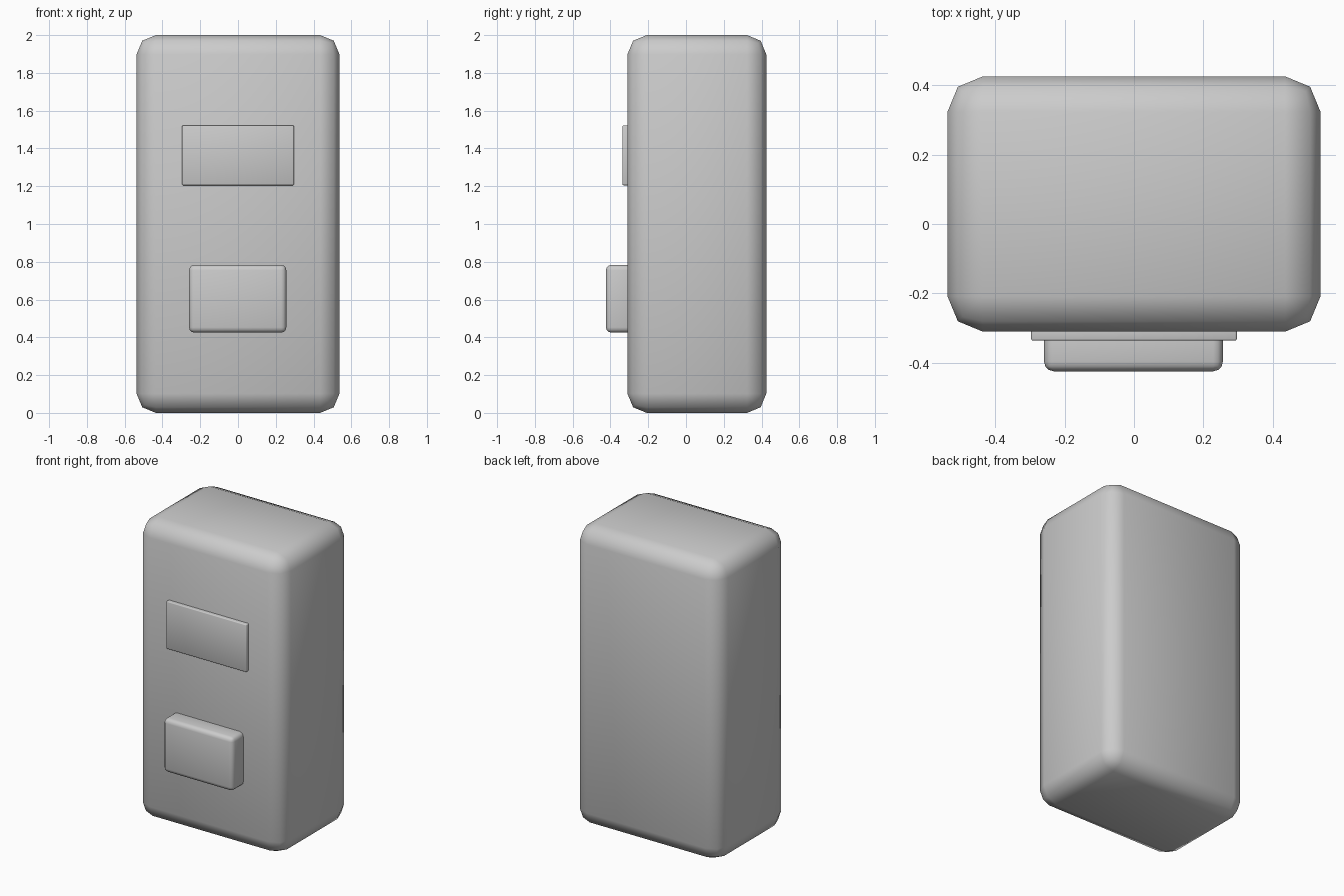
import bpy

if "Cube" in bpy.data.objects:
    bpy.data.objects.remove(bpy.data.objects["Cube"])


def rounded_box(name, x, y, z, bevel, segments):
    """Box from (min, max) ranges with rounded edges and smooth shading."""
    bpy.ops.mesh.primitive_cube_add(
        size=1, location=[(r[0] + r[1]) / 2 for r in (x, y, z)])
    ob = bpy.context.object
    ob.name = name
    ob.scale = [r[1] - r[0] for r in (x, y, z)]
    bpy.ops.object.transform_apply(location=False, rotation=False, scale=True)
    mod = ob.modifiers.new("rounded_edges", 'BEVEL')
    mod.width = bevel
    mod.segments = segments
    mod.limit_method = 'NONE'
    bpy.ops.object.modifier_apply(modifier=mod.name)
    bpy.ops.object.shade_smooth_by_angle(angle=0.87)
    return ob


# Main cabinet
rounded_box("body", (-0.537, 0.537), (-0.31, 0.425), (0, 2), 0.102, 2)
# Thin raised panel on the upper front
rounded_box("display_panel", (-0.296, 0.296), (-0.336, -0.286), (1.205, 1.522), 0.005, 2)
# Thicker raised block on the lower front
rounded_box("front_block", (-0.259, 0.256), (-0.424, -0.27), (0.425, 0.783), 0.028, 3)
